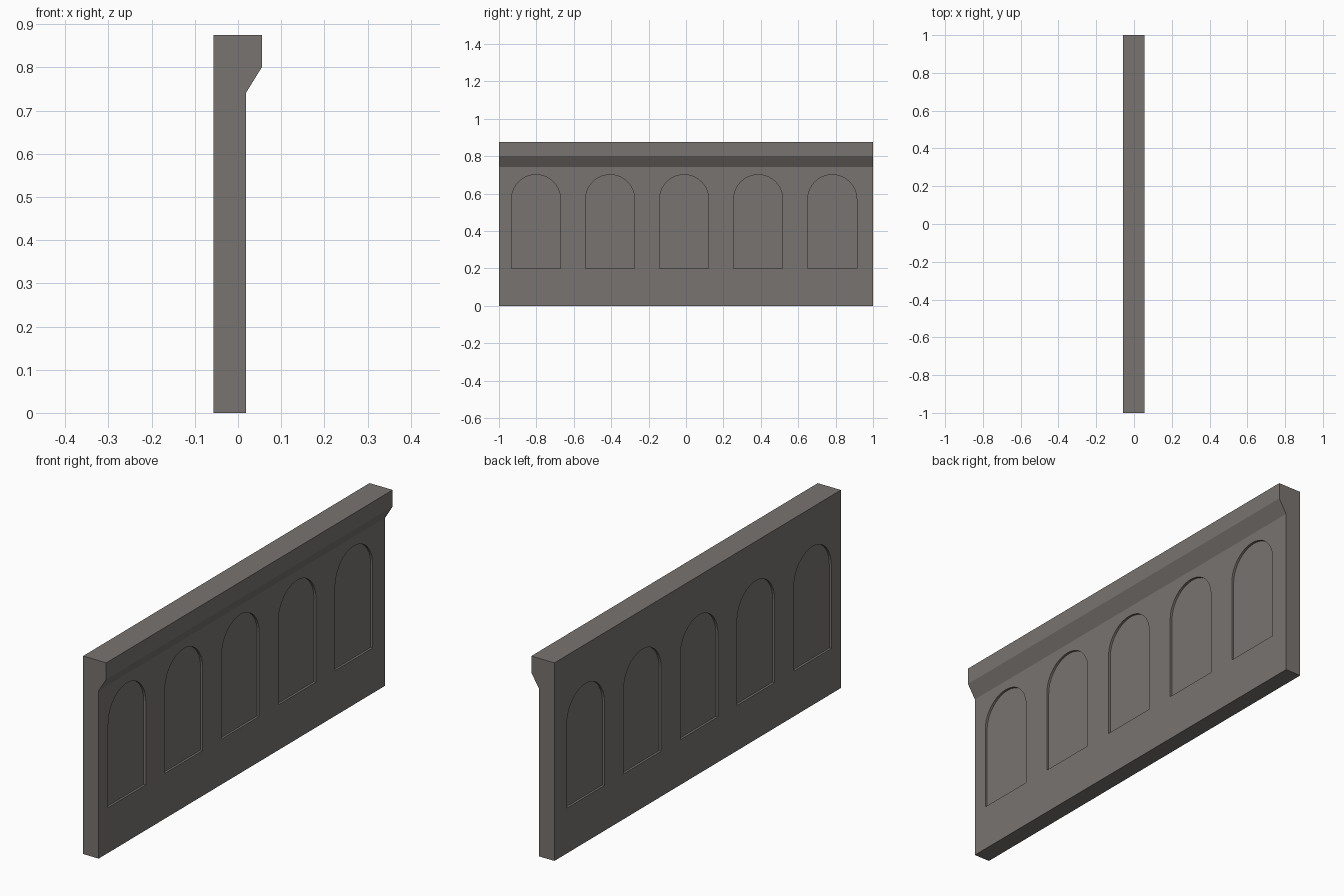
import bpy
import bmesh
import math

if "Cube" in bpy.data.objects:
    bpy.data.objects.remove(bpy.data.objects["Cube"])

STONE = bpy.data.materials.new("warm_grey_stone")
STONE.diffuse_color = (0.19, 0.173, 0.163, 1)
STONE.use_nodes = True
STONE.node_tree.nodes["Principled BSDF"].inputs["Base Color"].default_value = STONE.diffuse_color

X_BACK, X_FACE, X_LIP = -0.057, 0.019, 0.056
NICHE_DEPTH = 0.01


def add_prism(bm, points, offset):
    """Extrude a closed outline of 3D points along an offset vector."""
    face = bm.faces.new([bm.verts.new(p) for p in points])
    out = bmesh.ops.extrude_face_region(bm, geom=[face])
    verts = [v for v in out["geom"] if isinstance(v, bmesh.types.BMVert)]
    bmesh.ops.translate(bm, verts=verts, vec=offset)


def make_object(name, bm):
    bmesh.ops.recalc_face_normals(bm, faces=bm.faces)
    mesh = bpy.data.meshes.new(name)
    bm.to_mesh(mesh)
    bm.free()
    mesh.materials.append(STONE)
    obj = bpy.data.objects.new(name, mesh)
    bpy.context.collection.objects.link(obj)
    return obj


def arch(x, yc, half=0.131, sill=0.20, spring=0.57, steps=20):
    """Round-headed niche outline in the plane at x."""
    pts = [(x, yc - half, sill), (x, yc + half, sill)]
    for i in range(steps + 1):
        a = math.pi * i / steps
        pts.append((x, yc + half * math.cos(a), spring + half * math.sin(a)))
    return pts


# Parapet wall with the sloped coping lip on one side
profile = [(X_BACK, 0), (X_FACE, 0), (X_FACE, 0.742), (X_LIP, 0.802),
           (X_LIP, 0.875), (X_BACK, 0.875)]
bm = bmesh.new()
add_prism(bm, [(x, -1, z) for x, z in profile], (0, 2, 0))
wall = make_object("parapet_wall", bm)

# Five shallow arched niches on each side
bm = bmesh.new()
for i in range(5):
    yc = -0.01 + (i - 2) * 0.396
    add_prism(bm, arch(X_FACE - NICHE_DEPTH, yc), (NICHE_DEPTH + 0.05, 0, 0))
    add_prism(bm, arch(X_BACK + NICHE_DEPTH, yc), (-NICHE_DEPTH - 0.05, 0, 0))
cutter = make_object("niche_cutter", bm)
cutter.hide_render = True

cut = wall.modifiers.new("niches", "BOOLEAN")
cut.operation = "DIFFERENCE"
cut.solver = "EXACT"
cut.object = cutter
bpy.context.view_layer.objects.active = wall
wall.select_set(True)
bpy.ops.object.modifier_apply(modifier=cut.name)
bpy.data.objects.remove(cutter)
